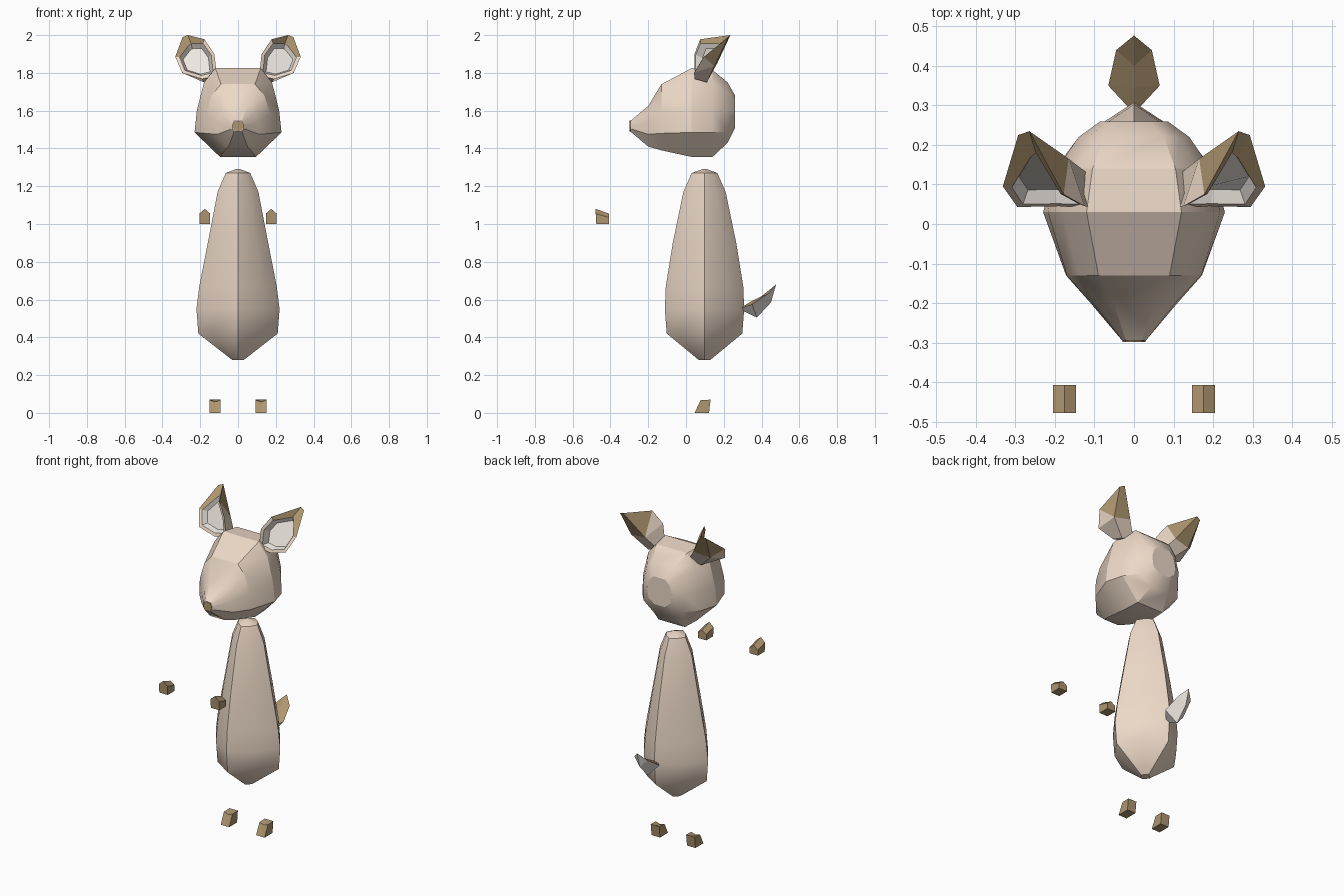
import bpy, bmesh
from mathutils import Vector

if "Cube" in bpy.data.objects:
    bpy.data.objects.remove(bpy.data.objects["Cube"])


def material(name, rgb):
    m = bpy.data.materials.new(name)
    m.diffuse_color = (*rgb, 1)
    m.use_nodes = True
    m.node_tree.nodes["Principled BSDF"].inputs["Base Color"].default_value = m.diffuse_color
    return m


TAN = material("tan", (0.84, 0.69, 0.57))
BROWN = material("brown", (0.42, 0.30, 0.16))
PALE = material("pale", (0.86, 0.80, 0.75))


def make(name, verts, faces, mats, slots=None, smooth=0):
    mesh = bpy.data.meshes.new(name)
    mesh.from_pydata([tuple(v) for v in verts], [], faces)
    for m in mats:
        mesh.materials.append(m)
    for i, s in enumerate(slots or []):
        mesh.polygons[i].material_index = s
    bm = bmesh.new()
    bm.from_mesh(mesh)
    bmesh.ops.recalc_face_normals(bm, faces=bm.faces)
    bm.to_mesh(mesh)
    bm.free()
    ob = bpy.data.objects.new(name, mesh)
    bpy.context.collection.objects.link(ob)
    if smooth:
        bpy.ops.object.select_all(action='DESELECT')
        ob.select_set(True)
        bpy.context.view_layer.objects.active = ob
        bpy.ops.object.shade_smooth_by_angle(angle=smooth)
    return ob


def bridge(a, b, n):
    return [(a + i, a + (i + 1) % n, b + (i + 1) % n, b + i) for i in range(n)]


def loft(name, rings, mat, smooth=0):
    n = len(rings[0])
    faces = [tuple(range(n)), tuple(range((len(rings) - 1) * n, len(rings) * n))]
    for r in range(len(rings) - 1):
        faces += bridge(r * n, (r + 1) * n, n)
    return make(name, [p for r in rings for p in r], faces, [mat], smooth=smooth)


# body: tapered pear with corners at front, back and sides (z, half width, half depth)
rings = []
c = [(0, -1), (.6, -.59), (1, 0), (.6, .59), (0, 1), (-.6, .59), (-1, 0), (-.6, -.59)]
for z, w, d in [(.28, .03, .03), (.42, .21, .2), (.55, .22, .21), (.67, .205, .205),
                (.90, .16, .168), (1.17, .108, .112), (1.27, .065, .068), (1.29, .012, .012)]:
    rings.append([(x * w, .098 + y * d, z) for x, y in c])
loft("body", rings, TAN, .75)

# head: mirrored half sections from snout to nape (y, then x/z points top to bottom)
sections = [
    (-.295, [(.02, 1.545), (.025, 1.535), (.03, 1.52), (.03, 1.505), (.02, 1.49)]),
    (-.20, [(.05, 1.625), (.09, 1.59), (.105, 1.54), (.11, 1.475), (.05, 1.41)]),
    (-.13, [(.09, 1.74), (.14, 1.68), (.17, 1.58), (.172, 1.48), (.07, 1.39)]),
    (.03, [(.12, 1.825), (.18, 1.75), (.218, 1.60), (.23, 1.485), (.095, 1.355)]),
    (.14, [(.105, 1.815), (.16, 1.75), (.195, 1.60), (.20, 1.485), (.09, 1.355)]),
    (.22, [(.075, 1.75), (.115, 1.70), (.14, 1.60), (.135, 1.49), (.06, 1.43)]),
    (.26, [(.04, 1.68), (.07, 1.65), (.085, 1.60), (.075, 1.54), (.035, 1.51)]),
]
loft("head", [[(x, y, z) for x, z in h] + [(-x, y, z) for x, z in reversed(h)]
              for y, h in sections], TAN, .45)

# nose
bpy.ops.mesh.primitive_cylinder_add(vertices=8, radius=.029, depth=.02,
                                    location=(0, -.288, 1.518), rotation=(1.5708, 0, 0))
nose = bpy.context.object
nose.name = "nose"
nose.data.materials.append(BROWN)

# ears: cupped shell with an inset pale hollow and blunt brown tip
rim = [Vector(p) for p in [(.112, .043, 1.785), (.19, .045, 1.768), (.295, .043, 1.80),
                           (.332, .095, 1.885), (.293, .225, 1.99), (.265, .235, 2.0),
                           (.178, .075, 1.978), (.125, .045, 1.90)]]
back = [Vector(p) for p in [(.165, .165, 1.85), (.27, .15, 1.835),
                            (.18, .11, 1.75), (.107, .12, 1.775)]]
mid = sum((rim[i] for i in (0, 1, 2, 3, 4, 6, 7)), Vector()) / 7
inset = [.18, .18, .18, .2, .4, .36, .2, .18]
inner = [p.lerp(mid, t) for p, t in zip(rim, inset)]
floor = [p.lerp(mid, .2) + Vector((0, .03, -.01)) for p in inner]
shell = [(5, 6, 24), (4, 5, 24, 25), (4, 25, 3), (3, 25, 2), (2, 25, 26, 1),
         (0, 1, 26, 27), (0, 27, 24, 7), (7, 24, 6), (24, 27, 26, 25)]
faces = shell + bridge(0, 8, 8) + bridge(8, 16, 8) + [tuple(range(16, 24))]
slots = [1, 1, 1, 0, 0, 0, 0, 0, 0] + [0, 0, 0, 1, 1, 1, 0, 0] + [2] * 9
for side, s in (("left", -1), ("right", 1)):
    pts = [(s * p.x, p.y, p.z) for p in rim + inner + floor + back]
    make(side + "_ear", pts, faces, [TAN, BROWN, PALE], slots)

# tail: upturned tuft, brown above and pale below
pts = [(0, .28, .55), (0, .345, .59), (.065, .35, .575), (0, .375, .505), (-.065, .35, .575),
       (0, .40, .618), (.045, .44, .635), (0, .45, .585), (-.045, .44, .635), (0, .477, .68)]
faces = [(0, 1, 2), (0, 2, 3), (0, 3, 4), (0, 4, 1)] + bridge(1, 5, 4)
faces += [(9, 5, 6), (9, 6, 7), (9, 7, 8), (9, 8, 5)]
make("tail", pts, faces, [BROWN, PALE], [0, 1, 1, 0] * 3)


# hooves: six-sided blocks with a centre crease (y0, y1, z0, z1 for bottom and top)
def hoof(name, x, w, bottom, top, crease):
    def ring(y0, y1, z0, z1, c0, c1):
        return [(x - w, y0, z0), (x, y0, z0 + c0), (x + w, y0, z0),
                (x + w, y1, z1), (x, y1, z1 + c1), (x - w, y1, z1)]
    b, t = ring(*bottom, 0, 0), ring(*top, *crease)
    faces = [(0, 1, 4, 5), (1, 2, 3, 4), (6, 7, 10, 11), (7, 8, 9, 10)] + bridge(0, 6, 6)
    make(name, b + t, faces, [BROWN])


for side, s in (("left", -1), ("right", 1)):
    hoof(side + "_front_hoof", s * .176, .029, (-.475, -.408, 1.0, 1.0),
         (-.478, -.408, 1.055, 1.035), (.025, .02))
    hoof(side + "_back_hoof", s * .121, .029, (.045, .122, 0, 0),
         (.078, .13, .068, .07), (-.01, 0))
